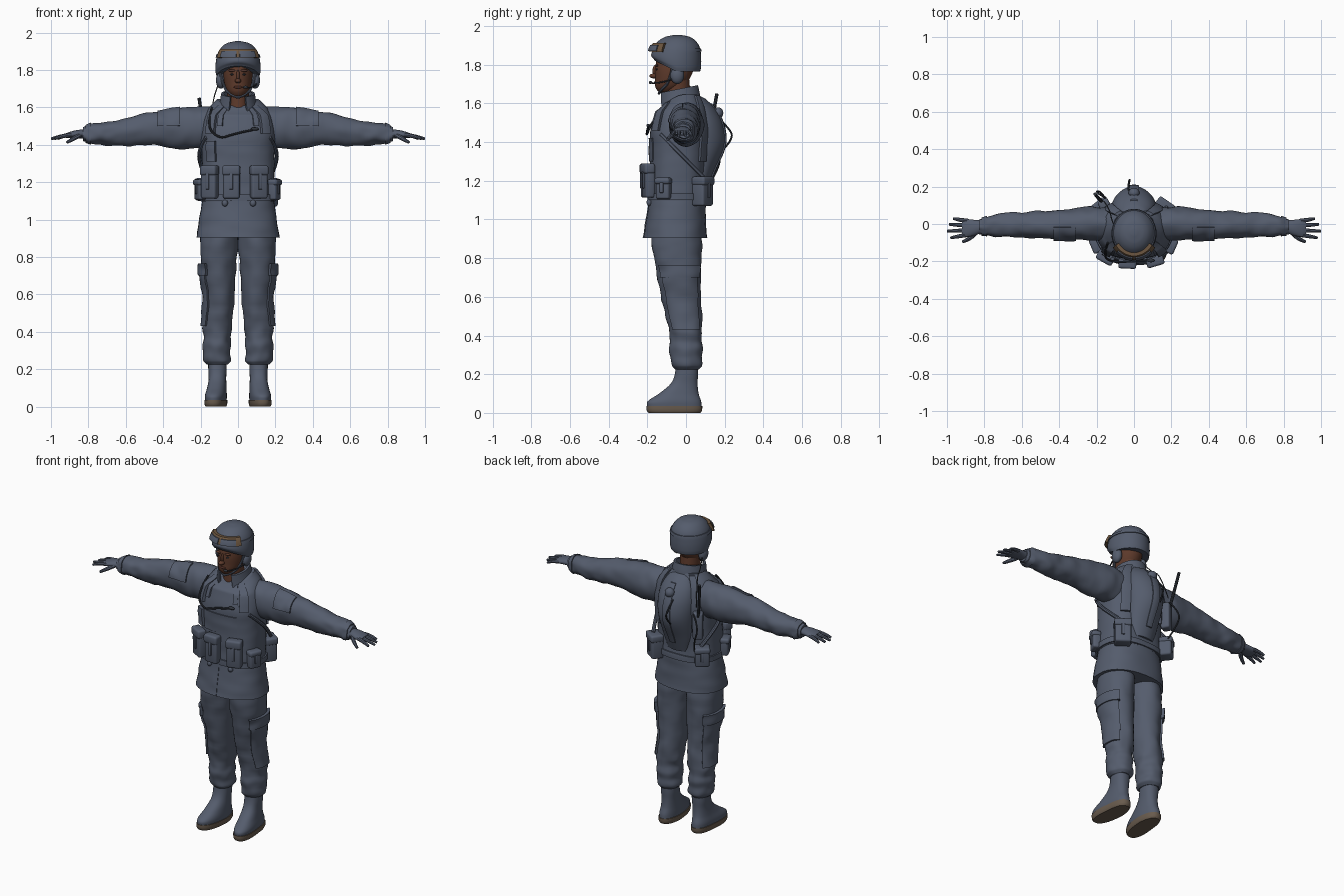
import bpy, bmesh, math
from mathutils import Vector, Matrix, noise

cube = bpy.data.objects.get("Cube")
if cube:
    bpy.data.objects.remove(cube)


def material(name, rgb):
    m = bpy.data.materials.new(name)
    m.use_nodes = True
    m.diffuse_color = (*rgb, 1)
    bsdf = next(n for n in m.node_tree.nodes if n.type == 'BSDF_PRINCIPLED')
    bsdf.inputs["Base Color"].default_value = (*rgb, 1)
    bsdf.inputs["Roughness"].default_value = 0.8
    return m


CLOTH = material("slate cloth", (.09, .108, .152))
SKIN = material("brown skin", (.11, .042, .024))
LIP = material("dark lip", (.075, .026, .018))
TAN = material("tan frame", (.15, .092, .05))
SOLE = material("sole rubber", (.14, .105, .075))
DARK = material("dark plastic", (.03, .035, .045))


def finish(name, bm, mat, mirrored=False):
    bmesh.ops.remove_doubles(bm, verts=bm.verts[:], dist=.0001)
    bmesh.ops.recalc_face_normals(bm, faces=bm.faces[:])
    me = bpy.data.meshes.new(name)
    bm.to_mesh(me)
    bm.free()
    me.materials.append(mat)
    me.shade_smooth()
    me.set_sharp_from_angle(angle=math.radians(42))
    ob = bpy.data.objects.new(name, me)
    bpy.context.scene.collection.objects.link(ob)
    if mirrored:
        ob.modifiers.new("Mirror", 'MIRROR')
    return ob


class Form:
    """Smooth body swept through rings of (position, centre a, centre b, radius a, radius b)."""

    def __init__(self, rings, axis='z', power=2, wrinkle=0, warp=None):
        self.rings = [(r[0], Vector(r[1:])) for r in rings]
        self.axis, self.power, self.wrinkle, self.warp = axis, power, wrinkle, warp

    def ring(self, p):
        R, last = self.rings, len(self.rings) - 1
        i = max(k for k in range(last) if k == 0 or R[k][0] <= p)
        h = R[i + 1][0] - R[i][0]

        def slope(k):
            a, b = R[max(k - 1, 0)], R[min(k + 1, last)]
            return (b[1] - a[1]) * (h / (b[0] - a[0]))
        u = (p - R[i][0]) / h
        s = u * u * (3 - 2 * u)
        return (R[i][1] * (1 - s) + R[i + 1][1] * s
                + slope(i) * (u * (1 - u) ** 2) - slope(i + 1) * (u * u * (1 - u)))

    def point(self, p, deg, off=0):
        c, d, ra, rb = self.ring(p)
        ang = math.radians(deg)
        ca, sa = math.cos(ang), math.sin(ang)
        e = 2 / self.power
        a = math.copysign(abs(ca) ** e, ca)
        b = math.copysign(abs(sa) ** e, sa)
        if self.wrinkle:
            off += self.wrinkle * noise.noise(Vector((ca * 1.5, sa * 1.5, p * 17)))
        a = c + a * max(ra + off, .002)
        b = d + b * max(rb + off, .002)
        v = Vector((a, b, p)) if self.axis == 'z' else Vector((p, a, b))
        return self.warp(v) if self.warp else v

    def body(self, name, mat, mirrored=False, sides=36, steps=6):
        bm = bmesh.new()
        P = [r[0] for r in self.rings]
        levels = [a + (b - a) * k / steps for a, b in zip(P, P[1:]) for k in range(steps)] + P[-1:]
        rows = [[bm.verts.new(self.point(p, 360 * j / sides)) for j in range(sides)] for p in levels]
        for lo, hi in zip(rows, rows[1:]):
            for j in range(sides):
                k = (j + 1) % sides
                bm.faces.new((lo[j], lo[k], hi[k], hi[j]))
        bm.faces.new(rows[0][::-1])
        bm.faces.new(rows[-1])
        return finish(name, bm, mat, mirrored)

    def patch(self, name, mat, span, arc, thick, mirrored=False, n=12):
        """Raised panel that follows the surface, with its rim dropped into it."""
        bm = bmesh.new()
        m = max(n, int((arc[1] - arc[0]) / 8))

        def samples(lo, hi, count):
            inner = [lo + (hi - lo) * k / count for k in range(count + 1)]
            return [lo] + inner + [hi]
        ps, angs = samples(*span, n), samples(*arc, m)
        grid = [[bm.verts.new(self.point(p, a, -.006 if i in (0, n + 2) or j in (0, m + 2) else thick))
                 for j, a in enumerate(angs)] for i, p in enumerate(ps)]
        for r, s in zip(grid, grid[1:]):
            for j in range(m + 2):
                bm.faces.new((r[j], r[j + 1], s[j + 1], s[j]))
        return finish(name, bm, mat, mirrored)


def box(name, loc, size, mat=CLOTH, rot=Matrix(), bevel=.012, mirrored=False):
    bm = bmesh.new()
    mtx = Matrix.Translation(loc) @ rot.to_4x4() @ Matrix.Diagonal((*size, 1))
    bmesh.ops.create_cube(bm, size=1, matrix=mtx)
    bmesh.ops.bevel(bm, geom=bm.edges[:], offset=bevel, segments=3, profile=.5, affect='EDGES')
    return finish(name, bm, mat, mirrored)


def ball(name, loc, scale, mat, mirrored=False):
    bm = bmesh.new()
    bmesh.ops.create_uvsphere(bm, u_segments=16, v_segments=10, radius=1,
                              matrix=Matrix.Translation(loc) @ Matrix.Diagonal((*scale, 1)))
    return finish(name, bm, mat, mirrored)


def tube(name, pts, radius, mat=CLOTH, mirrored=False, tip=1):
    cu = bpy.data.curves.new("path", 'CURVE')
    cu.dimensions, cu.bevel_depth, cu.bevel_resolution, cu.use_fill_caps = '3D', radius, 2, True
    sp = cu.splines.new('NURBS')
    sp.points.add(len(pts) - 1)
    for q, co in zip(sp.points, pts):
        q.co = (*co, 1)
    sp.points[-1].radius = tip
    sp.order_u, sp.use_endpoint_u, sp.resolution_u = 3, True, 6
    tmp = bpy.data.objects.new("path", cu)
    bpy.context.scene.collection.objects.link(tmp)
    me = bpy.data.meshes.new_from_object(tmp.evaluated_get(bpy.context.evaluated_depsgraph_get()))
    bm = bmesh.new()
    bm.from_mesh(me)
    bpy.data.objects.remove(tmp)
    bpy.data.meshes.remove(me)
    return finish(name, bm, mat, mirrored)


# Boots, toes turned slightly outward
def toe_out(v):
    return Vector((v.x - .1 * min(v.y + .03, 0), v.y, v.z))


Form([(.03, .115, -.06, .055, .141), (.06, .115, -.06, .056, .138), (.1, .112, -.037, .051, .102),
      (.15, .11, -.01, .047, .07), (.2, .11, .002, .049, .06), (.28, .11, .005, .05, .057)],
     power=2.3, warp=toe_out).body("boot", CLOTH, True)
Form([(0, .115, -.06, .053, .134), (.012, .115, -.06, .058, .143), (.036, .115, -.06, .059, .144)],
     power=2.4, warp=toe_out).body("boot_sole", SOLE, True, steps=2)

# Trousers with bloused cuffs and cargo pockets
leg = Form([(.225, .108, .004, .054, .064), (.245, .108, .004, .072, .08), (.29, .112, 0, .073, .08),
            (.33, .115, 0, .078, .086), (.37, .112, 0, .073, .08), (.42, .112, 0, .08, .086),
            (.55, .1, -.02, .079, .098), (.75, .105, -.038, .096, .118), (.9, .1, -.048, .1, .127),
            (1, .1, -.05, .09, .12)], wrinkle=.008)
leg.body("trouser_leg", CLOTH, True)
leg.patch("cargo_pocket", CLOTH, (.43, .74), (-45, 50), .011, True)
leg.patch("cargo_flap", CLOTH, (.7, .765), (-50, 55), .018, True)

# Jacket skirt with front placket
jacket = Form([(.905, 0, -.055, .222, .165), (1, 0, -.05, .208, .155), (1.1, 0, -.045, .192, .145),
               (1.15, 0, -.045, .18, .14)], power=2.3, wrinkle=.005)
jacket.body("jacket_skirt", CLOTH)
jacket.patch("jacket_placket", CLOTH, (.908, 1.11), (263, 270), .003)


# Armoured vest with a lowered front neckline
def neckline(v):
    return Vector((v.x, v.y, v.z - max(0, v.z - 1.56) * max(0, -v.y - .03) * 6))


vest = Form([(1.095, 0, -.045, .195, .145), (1.2, 0, -.045, .195, .143), (1.32, 0, -.04, .195, .145),
             (1.45, 0, -.035, .198, .15), (1.54, 0, -.03, .185, .133), (1.6, 0, -.025, .155, .11),
             (1.645, 0, -.02, .11, .085)], power=2.5, wrinkle=.004, warp=neckline)
vest.body("vest", CLOTH)
vest.patch("belt", CLOTH, (1.1, 1.135), (0, 360), .008)
vest.patch("chest_panel", CLOTH, (1.3, 1.42), (240, 300), .006)
vest.patch("shoulder_strap", CLOTH, (1.46, 1.64), (303, 322), .016, True)
vest.patch("inner_strap", CLOTH, (1.5, 1.64), (290, 299), .009, True)
vest.patch("rear_strap", CLOTH, (1.3, 1.64), (42, 62), .014, True)
vest.patch("chest_pocket", CLOTH, (1.31, 1.42), (222, 240), .02)
tube("side_strap", [(.17, -.13, 1.44), (.205, -.07, 1.38), (.21, 0, 1.31), (.17, .09, 1.22)], .011, mirrored=True)


# Belt pouches set around the vest
def pouch(name, deg, z, size, out, flap=True):
    base, t = vest.point(z, deg, out), vest.point(z, deg + 4) - vest.point(z, deg - 4)
    rot = Matrix.Rotation(math.atan2(t.y, t.x), 3, 'Z')
    w, d, h = size
    box(name, base, size, CLOTH, rot)
    if flap:
        box(name + "_flap", base + rot @ Vector((0, -.004, h * .36)), (w + .008, d + .006, h * .3), CLOTH, rot)
        box(name + "_tab", base + rot @ Vector((0, -d / 2, .005)), (.02, .014, h * .5), CLOTH, rot, .004)


for i, deg in enumerate((230, 264, 296)):
    pouch(f"front_pouch_{i + 1}", deg, 1.2, (.088, .05, .175), .02)
pouch("right_hip_pouch", 200, 1.16, (.075, .05, .11), .014)
pouch("left_hip_pouch", 338, 1.16, (.075, .05, .11), .01)
pouch("canteen_pouch", 48, 1.145, (.095, .075, .15), .022)
pouch("rear_right_pouch", 136, 1.16, (.085, .075, .12), .028)
pouch("radio_pouch", 130, 1.36, (.06, .055, .17), .03, False)
for x in (-.07, .08):
    ball("belt_ring", (x, -.19, 1.088), (.016, .014, .018), CLOTH)

# Hydration pack and its cap
pack = Form([(1.16, 0, .08, .07, .03), (1.25, 0, .085, .095, .06), (1.38, 0, .09, .115, .11),
             (1.48, 0, .09, .12, .105), (1.56, 0, .08, .105, .08), (1.62, 0, .06, .07, .045),
             (1.64, 0, .05, .04, .02)], power=1.8)
pack.body("hydration_pack", CLOTH)
pack.patch("pack_ridge", CLOTH, (1.22, 1.6), (76, 104), .007)
ball("pack_cap", (0, .165, 1.55), (.03, .028, .03), CLOTH)
tube("pack_hose", [(-.03, .17, 1.52), (-.03, .225, 1.47), (-.02, .245, 1.42), (-.03, .2, 1.37)], .005, DARK)

# Radio, antenna and cables
tube("antenna", [(-.17, .12, 1.42), (-.19, .135, 1.52), (-.208, .16, 1.65)], .009, DARK)
tube("radio_cable", [(-.15, .14, 1.44), (-.21, .17, 1.38), (-.18, .18, 1.28), (-.15, .13, 1.2)], .005, DARK)
tube("headset_wire", [(-.1, -.02, 1.74), (-.12, .02, 1.68), (-.13, .08, 1.65), (-.16, .12, 1.48)], .003, DARK)
tube("drinking_tube", [(-.14, -.1, 1.6), (-.17, -.18, 1.5), (-.1, -.205, 1.43), (-.02, -.2, 1.46),
                       (.08, -.195, 1.48)], .006, DARK)
ball("tube_valve", (.09, -.195, 1.485), (.022, .01, .009), DARK)

# Sleeves with pockets and cuffs
sleeve = Form([(.1, 0, 1.5, .08, .1), (.2, 0, 1.493, .09, .112), (.3, 0, 1.487, .087, .11),
               (.45, -.005, 1.488, .076, .089), (.6, -.005, 1.468, .068, .074), (.7, -.005, 1.461, .064, .063),
               (.78, -.01, 1.46, .054, .055), (.83, -.014, 1.458, .038, .036)], 'x', wrinkle=.008)
sleeve.body("sleeve", CLOTH, True)
sleeve.patch("sleeve_pocket", CLOTH, (.31, .43), (100, 172), .008, True)
sleeve.patch("sleeve_cuff", CLOTH, (.785, .815), (0, 360), .006, True)

# Gloved hands
Form([(.81, -.014, 1.458, .032, .025), (.86, -.02, 1.457, .043, .022), (.9, -.022, 1.452, .048, .017),
      (.92, -.022, 1.449, .043, .012)], 'x').body("glove_palm", CLOTH, True)
for i, (y, reach, spread) in enumerate(((.017, .965, .012), (-.008, .988, .006), (-.034, .999, -.004),
                                        (-.058, .98, -.016))):
    tube(f"glove_finger_{i + 1}", [(.89, y, 1.453), (.94, y + spread / 2, 1.449), (reach, y + spread, 1.432)],
         .0115, mirrored=True, tip=.6)
tube("glove_thumb", [(.845, -.045, 1.452), (.875, -.08, 1.435), (.915, -.095, 1.412)], .013, mirrored=True, tip=.6)


# Collar, neck and face
def collar_tilt(v):
    return Vector((v.x, v.y, v.z + .2 * (v.y + .035)))


Form([(1.57, 0, -.03, .105, .1), (1.63, 0, -.035, .09, .098), (1.675, 0, -.04, .082, .094)],
     warp=collar_tilt).patch("collar", CLOTH, (1.58, 1.675), (-62, 242), .008)
Form([(1.55, 0, -.04, .064, .075), (1.62, 0, -.042, .06, .068), (1.72, 0, -.045, .058, .062)]).body("neck", SKIN)
Form([(1.657, 0, -.105, .025, .03), (1.665, 0, -.1, .04, .047), (1.69, 0, -.085, .06, .075),
      (1.73, 0, -.07, .073, .09), (1.78, 0, -.06, .077, .1), (1.86, 0, -.05, .07, .095)]).body("head", SKIN)
ball("nose_tip", (0, -.166, 1.742), (.017, .023, .013), SKIN)
ball("nose_bridge", (0, -.157, 1.768), (.009, .016, .032), SKIN)
ball("mouth", (0, -.157, 1.708), (.023, .008, .008), LIP)
ball("eye", (.03, -.15, 1.776), (.012, .006, .005), DARK, True)
ball("brow", (.032, -.151, 1.797), (.02, .008, .007), SKIN, True)


# Helmet, rim raised over the face
def brow_rim(v):
    return Vector((v.x, v.y, v.z + max(0, -v.y - .05) * .5 * min(1, max(0, (1.87 - v.z) / .1))))


helmet = Form([(1.765, 0, -.045, .114, .118), (1.79, 0, -.05, .12, .128), (1.84, 0, -.05, .119, .128),
               (1.89, 0, -.048, .108, .119), (1.925, 0, -.046, .085, .094), (1.945, 0, -.044, .055, .06),
               (1.954, 0, -.043, .015, .017)], warp=brow_rim)
helmet.body("helmet", CLOTH)
helmet.patch("helmet_band", CLOTH, (1.868, 1.885), (0, 360), .005)
helmet.patch("goggle_frame", TAN, (1.862, 1.912), (212, 328), .018)
helmet.patch("goggle_lens_left", CLOTH, (1.87, 1.902), (274, 314), .024)
helmet.patch("goggle_lens_right", CLOTH, (1.87, 1.902), (226, 266), .024)

# Headset and chin strap
ball("ear_cup", (.092, -.045, 1.745), (.026, .036, .045), CLOTH, True)
tube("chin_strap", [(.095, -.07, 1.785), (.078, -.085, 1.71), (.045, -.13, 1.668), (0, -.14, 1.652)], .007, mirrored=True)
tube("mic_boom", [(.1, -.06, 1.73), (.09, -.12, 1.705), (.05, -.175, 1.705)], .004, DARK)
ball("mic_head", (.04, -.183, 1.708), (.014, .009, .008), DARK)
